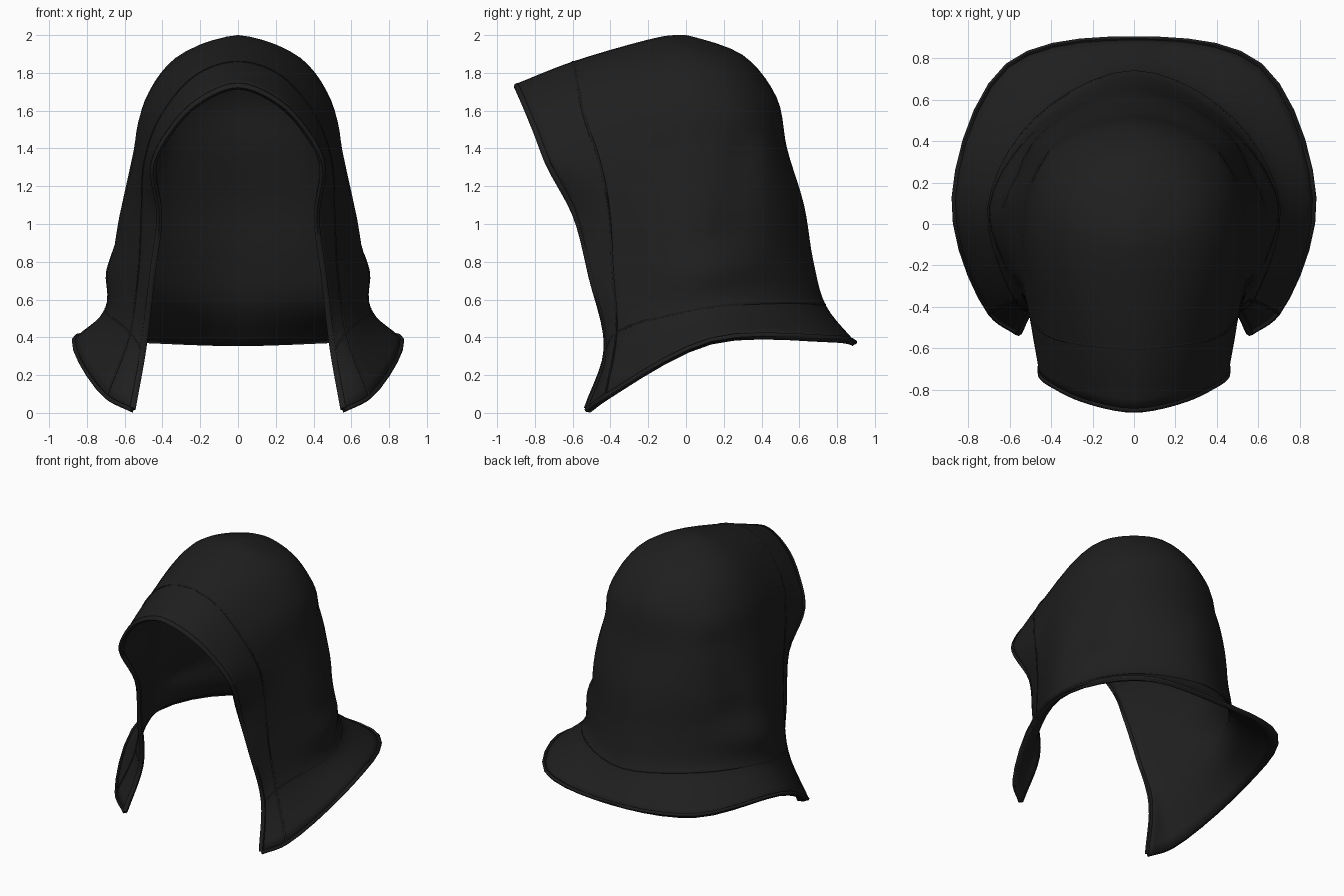
import bpy, bmesh, math
from mathutils import Vector

if "Cube" in bpy.data.objects:
    bpy.data.objects.remove(bpy.data.objects["Cube"])

SUB = 5          # subdivisions between guide points

# Vertical guide lines of the right half, each running from the hem to the ridge
front_edge = [(.565, -.53, .01), (.51, -.425, .33), (.465, -.51, .72), (.425, -.595, 1.05),
              (.455, -.735, 1.32), (.37, -.80, 1.49), (.22, -.865, 1.65), (0, -.905, 1.74)]
seam_line = [(.70, -.43, .08), (.575, -.37, .42), (.525, -.39, .76), (.51, -.41, 1.08),
             (.495, -.46, 1.33), (.41, -.54, 1.57), (.22, -.585, 1.79), (0, -.60, 1.86)]
side_line = [(.875, .13, .38), (.705, .08, .55), (.69, .08, .76), (.615, .08, 1.10),
             (.545, .06, 1.40), (.495, .02, 1.65), (.33, -.02, 1.88), (0, -.14, 1.99)]
quarter_line = [(.615, .77, .395), (.48, .51, .58), (.435, .475, .80), (.43, .445, 1.10),
                (.415, .385, 1.40), (.38, .325, 1.65), (.25, .22, 1.87), (0, -.06, 2.0)]
back_line = [(0, .90, .37), (0, .74, .57), (0, .675, .80), (0, .625, 1.10),
             (0, .535, 1.40), (0, .48, 1.67), (0, .30, 1.895), (0, 0, 2.0)]
guides = [front_edge, seam_line, side_line, quarter_line, back_line]


def flip(p):
    return Vector((-p[0], p[1], p[2]))


def spline(points):
    """Centripetal curve through the points, continuing across the mirror plane at its end."""
    p = [Vector(q) for q in points]
    p = [2 * p[0] - p[1]] + p + [flip(p[-2])]
    out = []
    for i in range(1, len(p) - 2):
        q = p[i - 1:i + 3]
        k = [0.0]
        for a, b in zip(q, q[1:]):
            k.append(k[-1] + max((b - a).length, 1e-5) ** .5)
        for n in range(SUB):
            t = k[1] + (k[2] - k[1]) * n / SUB
            level = q
            for step, lo in ((1, 0), (2, 0), (1, 1)):
                level = [level[j].lerp(level[j + 1],
                                       (t - k[j + lo]) / (k[j + lo + step] - k[j + lo]))
                         for j in range(len(level) - 1)]
            out.append(level[0])
    return out + [p[-2]]


def segment_distance(y, z, a, b):
    p, a, b = Vector((y, z)), Vector(a), Vector(b)
    t = max(0, min(1, (p - a).dot(b - a) / (b - a).length_squared))
    return (p - a - (b - a) * t).length


# Soft cloth folds on the sides: start (y, z), end (y, z), height, width
folds = [((0, .72), (.36, .78), .008, .07), ((.05, .90), (.30, .95), -.018, .07),
         ((.22, .98), (.31, 1.45), -.020, .07), ((-.15, 1.0), (-.08, 1.5), .006, .06)]


def folded(p):
    if p.x < .2:
        return p
    out = Vector((p.x, p.y * .6, 0)).normalized()
    h = sum(height * math.exp(-(segment_distance(p.y, p.z, a, b) / width) ** 2)
            for a, b, height, width in folds)
    return p + out * h * min(1, (p.x - .2) / .15)


# Grid of the right half: rows from hem to ridge, columns from front to back
columns = [spline(g) for g in guides]
rows = [[folded(p) for p in spline([c[i] for c in columns])] for i in range(len(columns[0]))]
for p in rows[-1]:
    p.x = 0

cloth = bpy.data.materials.new("black_cloth")
cloth.diffuse_color = (.0135, .0135, .0135, 1)
cloth.use_nodes = True
cloth.node_tree.nodes["Principled BSDF"].inputs["Base Color"].default_value = cloth.diffuse_color
stitch = bpy.data.materials.new("dark_seam")
stitch.diffuse_color = (.010, .010, .010, 1)
stitch.use_nodes = True
stitch.node_tree.nodes["Principled BSDF"].inputs["Base Color"].default_value = stitch.diffuse_color


def finish(obj, angle=50):
    bpy.ops.object.select_all(action='DESELECT')
    obj.select_set(True)
    bpy.context.view_layer.objects.active = obj
    bpy.ops.object.shade_smooth_by_angle(angle=math.radians(angle))


# Hood shell
bm = bmesh.new()
for side in (1, -1):
    grid = [[bm.verts.new((p.x * side, p.y, p.z)) for p in r] for r in rows]
    for i in range(len(grid) - 1):
        for j in range(len(grid[0]) - 1):
            q = [grid[i][j], grid[i][j + 1], grid[i + 1][j + 1], grid[i + 1][j]]
            bm.faces.new(q if side > 0 else q[::-1])
bmesh.ops.remove_doubles(bm, verts=bm.verts, dist=.0005)
bm.normal_update()
if sum(f.normal.x * f.calc_center_median().x for f in bm.faces) < 0:
    bmesh.ops.reverse_faces(bm, faces=bm.faces)
mesh = bpy.data.meshes.new("hood_shell")
bm.to_mesh(mesh)
bm.free()
shell = bpy.data.objects.new("hood_shell", mesh)
bpy.context.collection.objects.link(shell)
mesh.materials.append(cloth)
finish(shell)
solid = shell.modifiers.new("thickness", 'SOLIDIFY')
solid.thickness = .025
solid.offset = -1


def cord(name, half, radius, material, inset=0.0):
    """Round piping along a line given for the right half and mirrored to the left."""
    line = half + [flip(p) for p in half[-2::-1]]
    curve = bpy.data.curves.new(name, 'CURVE')
    curve.dimensions = '3D'
    curve.bevel_depth = radius
    curve.bevel_resolution = 1
    curve.use_fill_caps = True
    s = curve.splines.new('POLY')
    s.points.add(len(line) - 1)
    middle = Vector((0, 0, .9))
    for point, p in zip(s.points, line):
        point.co = (*(p + (middle - p).normalized() * inset), 1)
    curve.materials.append(material)
    obj = bpy.data.objects.new(name, curve)
    bpy.context.collection.objects.link(obj)
    bpy.ops.object.select_all(action='DESELECT')
    obj.select_set(True)
    bpy.context.view_layer.objects.active = obj
    bpy.ops.object.convert(target='MESH')
    finish(bpy.context.view_layer.objects.active, 60)


# Rolled edges and sewn seams
cord("front_rolled_edge", [r[0] for r in rows], .018, cloth, .015)
cord("hem_rolled_edge", rows[0], .013, cloth, .008)
cord("brim_seam", [r[SUB] for r in rows], .008, stitch, .004)
cord("hem_seam", rows[SUB], .007, stitch, .005)
